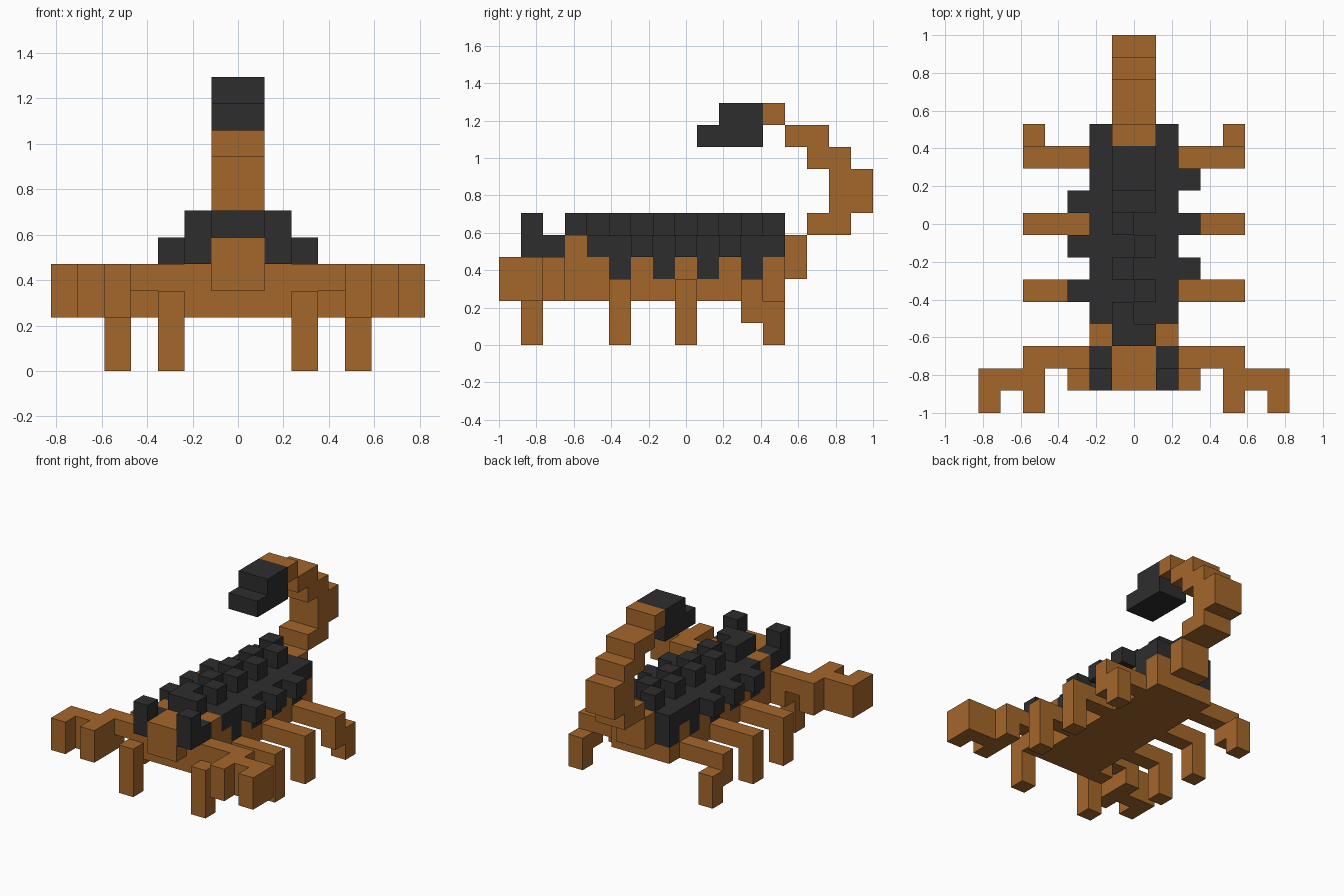
import bpy
import bmesh
from mathutils import Matrix, Vector

old = bpy.data.objects.get("Cube")
if old:
    bpy.data.objects.remove(old, do_unlink=True)

U = 2 / 17    # edge of one block
FRONT = 8.5   # blocks from the front edge to the centre


def material(name, rgb):
    m = bpy.data.materials.new(name)
    m.use_nodes = True
    m.diffuse_color = (*rgb, 1)
    m.node_tree.nodes["Principled BSDF"].inputs["Base Color"].default_value = (*rgb, 1)
    return m


BROWN = material("shell_brown", (0.376, 0.136, 0.024))
DARK = material("plate_dark", (0.027, 0.027, 0.027))


def blocks(name, mat, boxes):
    """One object made of boxes given as x, y and z ranges in block units."""
    bm = bmesh.new()
    for xr, yr, zr in boxes:
        size = Vector([r[1] - r[0] for r in (xr, yr, zr)]) * U
        mid = Vector([(r[0] + r[1]) / 2 for r in (xr, yr, zr)]) - Vector((0, FRONT, 0))
        bmesh.ops.create_cube(bm, size=1, matrix=Matrix.Translation(mid * U)
                              @ Matrix.Diagonal((*size, 1)))
    mesh = bpy.data.meshes.new(name)
    bm.to_mesh(mesh)
    bm.free()
    mesh.materials.append(mat)
    obj = bpy.data.objects.new(name, mesh)
    bpy.context.collection.objects.link(obj)
    return obj


def span(side, a, b):
    """Range from a to b blocks out on the given side."""
    return (a, b) if side > 0 else (-b, -a)


def cell(i):
    return (i, i + 1)


MID, WIDE = (-1, 1), (-2, 2)

# Body, head and back plate
blocks("body", BROWN, [(WIDE, (2, 13), (2, 3)), (MID, (2, 13), (3, 4)),
                       (WIDE, (3, 4), (4, 5))])
blocks("head", BROWN, [(MID, (1, 2), (3, 5)), (MID, (2, 3), (4, 5))])
blocks("back_plate", DARK, [(WIDE, (4, 13), (4, 5))])
blocks("neck_ridge", DARK, [(MID, (3, 4), (5, 6))])

for side, label in ((1, "left"), (-1, "right")):
    odd = side > 0
    # Plate teeth alternate with shell along the flank
    teeth = range(5 if odd else 4, 13, 2)
    flank = span(side, 1, 2)
    blocks(label + "_plate_teeth", DARK, [(flank, cell(i), (3, 4)) for i in teeth])
    blocks(label + "_flank", BROWN,
           [(flank, cell(i), (3, 4)) for i in range(2, 13) if i not in teeth])

    # Ridge bumps on top and studs on the side
    blocks(label + "_ridge", DARK, [(span(side, 0, 1), cell(i), (5, 6)) for i in teeth])
    studs = range(6 if odd else 5, 11, 2)
    blocks(label + "_studs", DARK, [(span(side, 2, 3), cell(i), (4, 5)) for i in studs])

    # Eyes
    blocks(label + "_eye", DARK, [(flank, (1, 3), (4, 5)), (flank, (1, 2), (5, 6))])

    # Pincer arm and claw
    blocks(label + "_arm", BROWN, [(span(side, 2, 4), (2, 3), (3, 4)),
                                   (span(side, 4, 5), (2, 3), (2, 4))])
    blocks(label + "_claw", BROWN, [(span(side, 4, 7), (1, 2), (2, 4)),
                                    (span(side, 4, 5), (0, 1), (2, 4)),
                                    (span(side, 6, 7), (0, 1), (2, 4))])

    # Legs
    blocks(label + "_front_leg", BROWN, [(span(side, 2, 3), (1, 2), (0, 3)),
                                         (span(side, 2, 3), (2, 3), (2, 3))])
    for name, i in (("_second_leg", 5), ("_third_leg", 8)):
        blocks(label + name, BROWN, [(span(side, 2, 4), cell(i), (2, 3)),
                                     (span(side, 4, 5), cell(i), (0, 3))])
    blocks(label + "_back_leg", BROWN, [(span(side, 2, 4), (11, 12), (2, 3)),
                                        (span(side, 4, 5), (11, 12), (1, 3)),
                                        (span(side, 4, 5), (12, 13), (0, 2))])

# Tail curling up and forward, ending in the stinger
tail = [((13, 14), (3, 5)), ((14, 16), (5, 6)), ((15, 17), (6, 8)),
        ((14, 16), (8, 9)), ((13, 15), (9, 10)), ((12, 13), (10, 11))]
blocks("tail", BROWN, [(MID, y, z) for y, z in tail])
blocks("stinger", DARK, [(MID, (10, 12), (10, 11)), (MID, (9, 12), (9, 10))])
